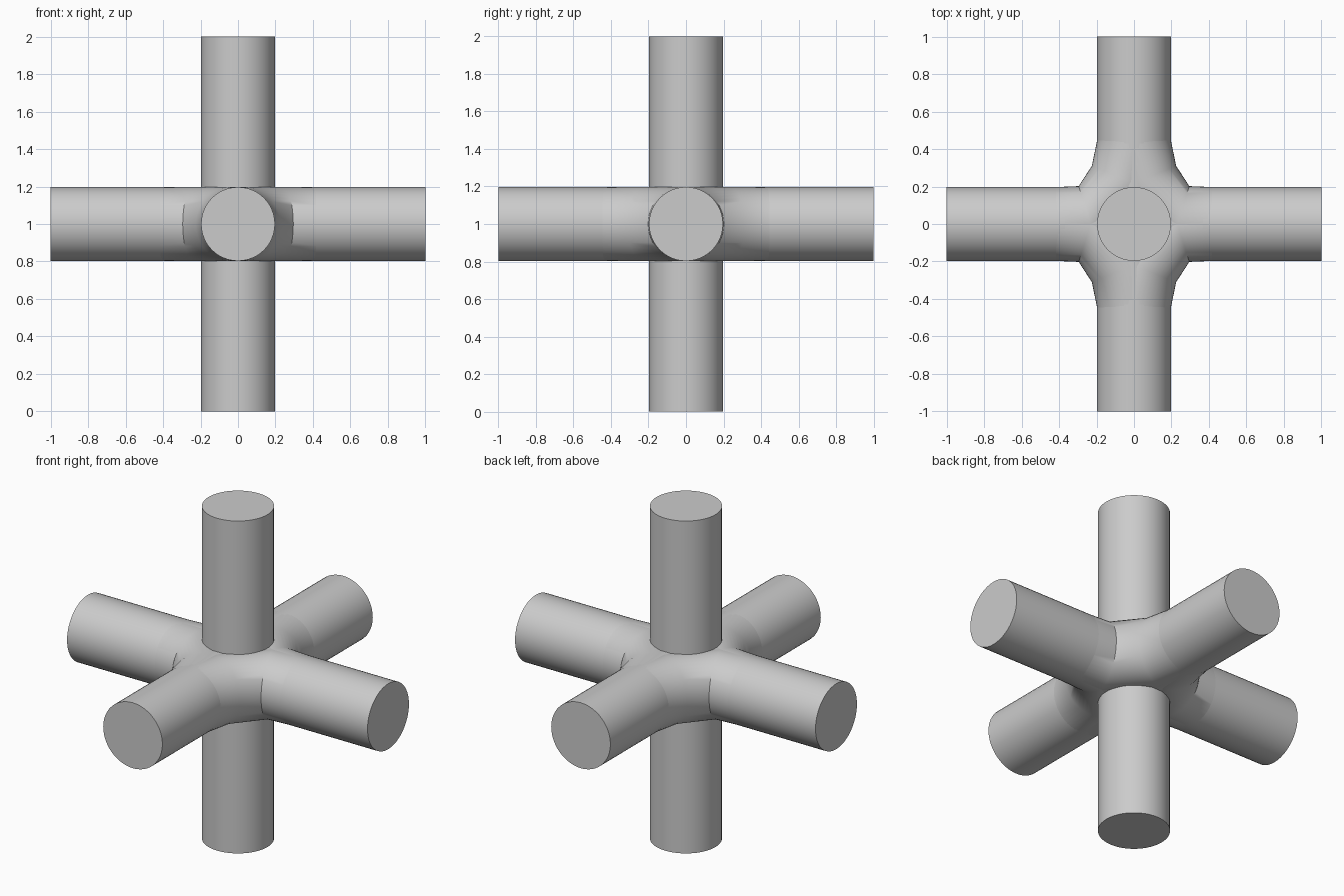
import bpy, bmesh
from math import pi, cos, sin
from mathutils import Vector

if "Cube" in bpy.data.objects:
    bpy.data.objects.remove(bpy.data.objects["Cube"])

R, SIDES, MID = 0.197, 48, 1.0


def smooth(obj):
    bpy.ops.object.select_all(action='DESELECT')
    obj.select_set(True)
    bpy.context.view_layer.objects.active = obj
    bpy.ops.object.shade_smooth_by_angle(angle=0.7)


def bar(name, rotation):
    bpy.ops.mesh.primitive_cylinder_add(vertices=SIDES, radius=R, depth=2,
                                        location=(0, 0, MID), rotation=rotation)
    obj = bpy.context.object
    obj.name = name
    smooth(obj)


def elbow(name, sx, sy):
    # each ring: inner corner point, outward direction, radius
    rings = [((0.60, 0.190), (0, 1), 0.190),
             ((0.44, 0.196), (0, 1), 0.196),
             ((0.295, 0.202), (0.30, 0.954), 0.198),
             ((0.225, 0.31), (0.93, 0.37), 0.198),
             ((0.196, 0.45), (1, 0), 0.196),
             ((0.190, 0.60), (1, 0), 0.190)]
    bm = bmesh.new()
    loops = []
    for (px, py), n, r in rings:
        n = Vector(n).normalized()
        c = Vector((px, py)) - n * r
        loop = []
        for i in range(SIDES):
            a = 2 * pi * i / SIDES
            p = c + n * r * cos(a)
            loop.append(bm.verts.new((sx * p.x, sy * p.y, MID + r * sin(a))))
        loops.append(loop)
    for a, b in zip(loops, loops[1:]):
        for i in range(SIDES):
            j = (i + 1) % SIDES
            bm.faces.new((a[i], a[j], b[j], b[i]))
    bm.faces.new(loops[0])
    bm.faces.new(loops[-1])
    bmesh.ops.recalc_face_normals(bm, faces=bm.faces)
    mesh = bpy.data.meshes.new(name)
    bm.to_mesh(mesh)
    bm.free()
    obj = bpy.data.objects.new(name, mesh)
    bpy.context.collection.objects.link(obj)
    smooth(obj)


# Upright post and the two crossing horizontal pipes
bar("upright_post", (0, 0, 0))
bar("side_pipe", (0, pi / 2, 0))
bar("depth_pipe", (pi / 2, 0, 0))

# Rounded elbows blending neighbouring horizontal arms
for sx, side in ((1, "right"), (-1, "left")):
    for sy, end in ((1, "back"), (-1, "front")):
        elbow(f"{end}_{side}_elbow", sx, sy)
